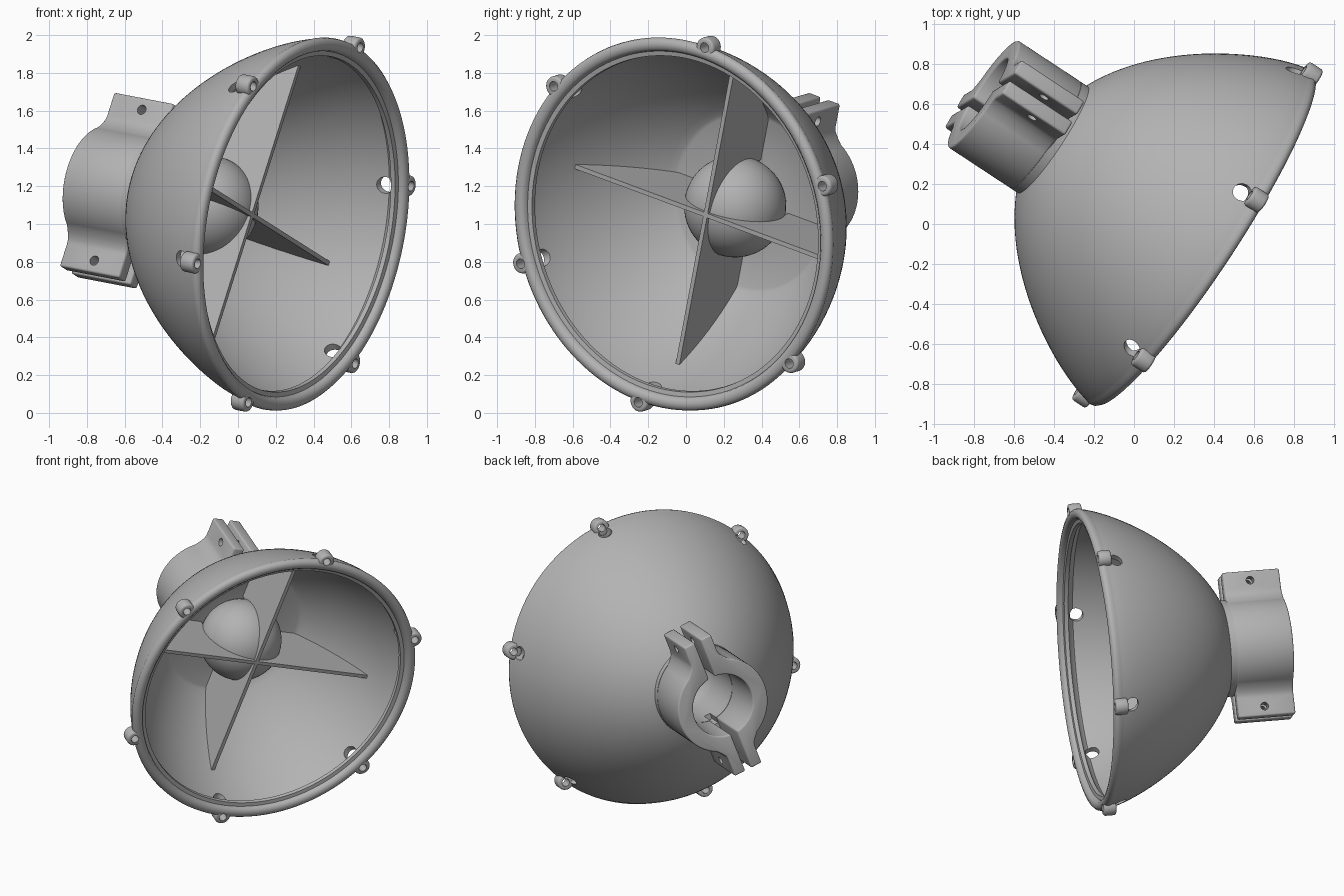
import bpy, bmesh
from math import sin, cos, pi, radians, asin
from mathutils import Matrix, Vector

cube = bpy.data.objects.get("Cube")
if cube:
    bpy.data.objects.remove(cube, do_unlink=True)

# Tilted frame: local z runs backwards along the bowl axis, local x through the clamp tabs
W = Vector((-.825, .543, .158)).normalized()
U = Vector((.295, .176, .94))
U = (U - W * U.dot(W)).normalized()
V = W.cross(U)
FRAME = Matrix.Translation((.325, -.06, 1)) @ Matrix((U, V, W)).transposed().to_4x4()

grey = bpy.data.materials.new("plain_grey")
grey.use_nodes = True
COLOUR = (.45, .45, .45, 1)
grey.diffuse_color = COLOUR
grey.node_tree.nodes["Principled BSDF"].inputs["Base Color"].default_value = COLOUR


def finish(name, bm):
    bmesh.ops.recalc_face_normals(bm, faces=bm.faces)
    mesh = bpy.data.meshes.new(name)
    bm.to_mesh(mesh)
    bm.free()
    mesh.materials.append(grey)
    ob = bpy.data.objects.new(name, mesh)
    ob.matrix_world = FRAME
    bpy.context.collection.objects.link(ob)
    return ob


def lathe(name, profile, steps=128):
    bm = bmesh.new()
    vs = [bm.verts.new((r, 0, t)) for r, t in profile]
    es = [bm.edges.new(p) for p in zip(vs, vs[1:])]
    bmesh.ops.spin(bm, geom=vs + es, cent=(0, 0, 0), axis=(0, 0, 1),
                   angle=2 * pi, steps=steps, use_merge=True)
    bmesh.ops.remove_doubles(bm, verts=bm.verts, dist=.0005)
    return finish(name, bm)


def prism(bm, points, offset):
    face = bm.faces.new([bm.verts.new(p) for p in points])
    geo = bmesh.ops.extrude_face_region(bm, geom=[face])["geom"]
    bmesh.ops.translate(bm, vec=offset, verts=[g for g in geo if isinstance(g, bmesh.types.BMVert)])


def rod(bm, radius, length, matrix, sides=32):
    bmesh.ops.create_cone(bm, cap_ends=True, segments=sides, radius1=radius,
                          radius2=radius, depth=length, matrix=matrix)


def arc(radius, a0, a1, n, t0=0):
    return [(radius * cos(a0 + (a1 - a0) * i / n), t0 + radius * sin(a0 + (a1 - a0) * i / n))
            for i in range(n + 1)]


def cut(ob, cutter):
    mod = ob.modifiers.new("cut", 'BOOLEAN')
    mod.operation = 'DIFFERENCE'
    mod.solver = 'EXACT'
    mod.object = cutter


def soften(ob, width):
    mod = ob.modifiers.new("soft_edges", 'BEVEL')
    mod.width = width
    mod.segments = 3
    mod.limit_method = 'ANGLE'
    mod.angle_limit = radians(40)


def bowl(a, inset=0):
    # Point on the bowl curve, moved inwards along its normal
    normal = Vector((-1.44 * cos(a) ** .5 * sin(a), -.995 * cos(a))).normalized()
    return tuple(Vector((.995 * sin(a), .96 * cos(a) ** 1.5)) + normal * inset)


# Cutters: bolt holes in the ears, openings behind them, bolt holes in the tabs, clamp slot
ear_bm, bolt_bm, wall_bm, tab_bm, slot_bm = (bmesh.new() for _ in range(5))
for i in range(6):
    spoke = Matrix.Rotation(i * pi / 3, 4, 'Z')
    rod(ear_bm, .055, .085, spoke @ Matrix.Translation((.997, 0, .01)))
    rod(bolt_bm, .026, .24, spoke @ Matrix.Translation((1, 0, 0)))
    rod(wall_bm, .045, .3, spoke @ Matrix.Translation((.96, 0, .088)) @ Matrix.Rotation(pi / 2, 4, 'Y'))
for side in (-1, 1):
    rod(tab_bm, .026, .6, Matrix.Translation((side * .425, 0, 1.105)) @ Matrix.Rotation(pi / 2, 4, 'X'))
GAP = .022
bmesh.ops.create_cube(slot_bm, matrix=Matrix.Translation((0, 0, 1.01)) @ Matrix.Diagonal((.5, 2 * GAP, .38, 1)))
bolt_cutter = finish("bolt_cutter", bolt_bm)
wall_cutter = finish("wall_cutter", wall_bm)
tab_cutter = finish("tab_cutter", tab_bm)
slot_cutter = finish("slot_cutter", slot_bm)
cutters = [bolt_cutter, wall_cutter, tab_cutter, slot_cutter]

# Bowl: socket bore, outer wall, rounded lip, inner wall, flat floor and centre dome
BALL, FLOOR, STEPS = .59, .745, 30
CLAMP_R = .318
start = asin(CLAMP_R / .995)
profile = arc(.21, -pi / 2, 0, 12, BALL) + [(.21, .93), (CLAMP_R, .93)]
profile += [bowl(start + (1.5 - start) * i / STEPS) for i in range(STEPS + 1)]
profile += [(1, 0), (.997, -.018), (.985, -.031), (.965, -.036), (.945, -.031), (.932, -.018),
            (.927, 0), (.902, .004), (.9, .03), (.925, .045)]
inner = [bowl(1.38 - 1.1 * i / STEPS, .038) for i in range(STEPS + 1)]
profile += [p for p in inner if p[1] < FLOOR - .005]
profile += [(profile[-1][0] - .02, FLOOR)]
profile += arc(.27, asin((FLOOR - BALL) / .27), -pi / 2, 20, BALL)
shell = lathe("bowl_shell", profile)
for cutter in (wall_cutter, bolt_cutter, slot_cutter):
    cut(shell, cutter)

# Rim ears
ears = finish("rim_ears", ear_bm)
soften(ears, .014)
cut(ears, bolt_cutter)

# Four inner vanes
vane_bm = bmesh.new()
outline = [(0, .3), (.862, .3), (.74, .5), (.605, .66), (.49, .755), (.24, .755),
           (.235, .6), (.17, .43), (0, .345)]
HALF = .012
for i in range(4):
    turn = Matrix.Rotation(i * pi / 2, 4, 'Z')
    prism(vane_bm, [turn @ Vector((r, -HALF, t)) for r, t in outline],
          turn @ Vector((0, 2 * HALF, 0)))
vanes = finish("inner_vanes", vane_bm)

# Split clamp: two mirrored halves with bolt tabs
TAB, REACH = .08, .49
edge = GAP + TAB
quarter = [(REACH, GAP), (REACH, edge), (.36, edge), (.335, edge + .006), (.308, edge + .026)]
outer = quarter + arc(CLAMP_R, radians(29), radians(151), 32) + [(-u, v) for u, v in reversed(quarter)]
a = asin(GAP / .21)
section = outer + arc(.21, pi - a, a, 32)
parts = [shell, ears, vanes]
for side, name in ((1, "clamp_half_left"), (-1, "clamp_half_right")):
    bm = bmesh.new()
    prism(bm, [(u, v * side, .925) for u, v in section], (0, 0, .382))
    half = finish(name, bm)
    soften(half, .012)
    cut(half, tab_cutter)
    parts.append(half)

# Apply modifiers, smooth the curved faces, drop the cutters
bpy.context.view_layer.update()
for ob in parts:
    bpy.ops.object.select_all(action='DESELECT')
    ob.select_set(True)
    bpy.context.view_layer.objects.active = ob
    for mod in list(ob.modifiers):
        bpy.ops.object.modifier_apply(modifier=mod.name)
    bpy.ops.object.shade_smooth_by_angle(angle=radians(35))
for ob in cutters:
    bpy.data.objects.remove(ob, do_unlink=True)
